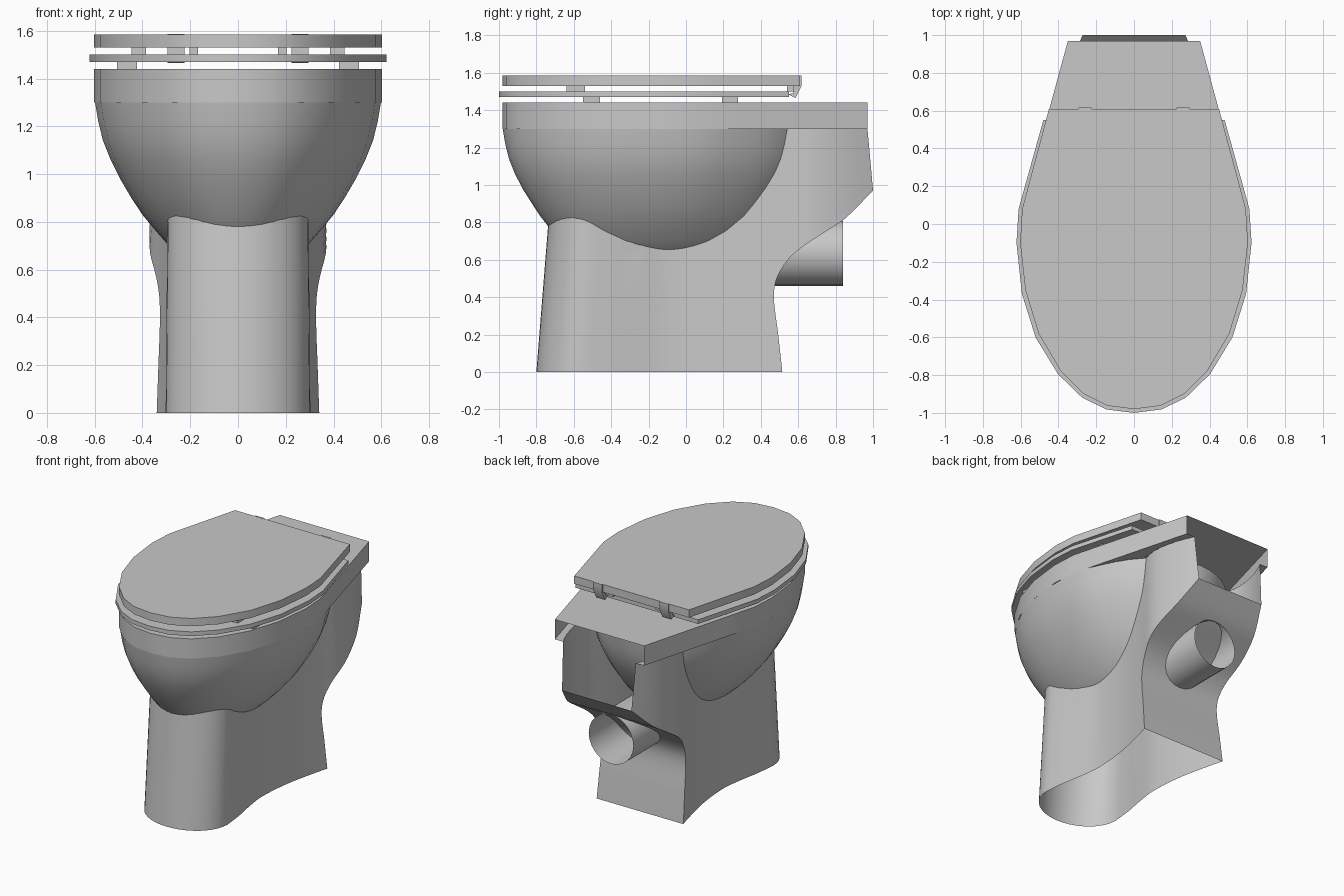
import bpy, bmesh, math

if "Cube" in bpy.data.objects:
    bpy.data.objects.remove(bpy.data.objects["Cube"])

ceramic = bpy.data.materials.new("light_grey")
ceramic.diffuse_color = (0.58, 0.58, 0.58, 1)
ceramic.use_nodes = True
ceramic.node_tree.nodes["Principled BSDF"].inputs["Base Color"].default_value = ceramic.diffuse_color


def finish(name, bm, angle=35):
    bmesh.ops.remove_doubles(bm, verts=bm.verts, dist=1e-4)
    bmesh.ops.recalc_face_normals(bm, faces=bm.faces)
    me = bpy.data.meshes.new(name)
    bm.to_mesh(me)
    bm.free()
    me.materials.append(ceramic)
    ob = bpy.data.objects.new(name, me)
    bpy.context.collection.objects.link(ob)
    bpy.ops.object.select_all(action='DESELECT')
    ob.select_set(True)
    bpy.context.view_layer.objects.active = ob
    bpy.ops.object.shade_smooth_by_angle(angle=math.radians(angle))
    return ob


def loft(rings, closed=True, caps=()):
    """Skin a list of rings; caps lists the ring indices to close."""
    bm = bmesh.new()
    rows = [[bm.verts.new(p) for p in r] for r in rings]
    n = len(rows[0])
    for a, b in zip(rows, rows[1:]):
        for i in range(n if closed else n - 1):
            j = (i + 1) % n
            bm.faces.new((a[i], a[j], b[j], b[i]))
    for c in caps:
        bm.faces.new(rows[c])
    return bm


def interp(table, t):
    """Smooth (Catmull-Rom style) lookup in a table of (key, value)."""
    t = min(max(t, table[0][0]), table[-1][0])
    for i in range(len(table) - 1):
        (k0, v0), (k1, v1) = table[i], table[i + 1]
        if t <= k1:
            h = k1 - k0
            slope = lambda j: ((table[min(j + 1, len(table) - 1)][1] - table[max(j - 1, 0)][1]) /
                               (table[min(j + 1, len(table) - 1)][0] - table[max(j - 1, 0)][0]))
            s = (t - k0) / h
            return ((2*s**3 - 3*s*s + 1) * v0 + (s**3 - 2*s*s + s) * h * slope(i) +
                    (3*s*s - 2*s**3) * v1 + (s**3 - s*s) * h * slope(i + 1))


# Egg-shaped outline with a straight tapered rear
FRONT = [(0, -.98), (.14, -.962), (.265, -.9), (.39, -.775), (.505, -.58),
         (.575, -.35), (.603, -.1), (.592, .08)]


def outline(rear_x, rear_y, grow=0.0):
    half = [(x * (1 + grow * 1.6), y - grow * (y < -.3)) for x, y in FRONT]
    lx, ly = half[-1]
    half += [(lx + (rear_x - lx) * t, ly + (rear_y - ly) * t) for t in (.25, .5, .75, 1)]
    half += [(rear_x * .5, rear_y), (0, rear_y)]
    return half + [(-x, y) for x, y in half[-2:0:-1]]


def at(pts, z):
    return [(x, y, z) for x, y in pts]


def oval(pts, a, b, cy=-.2):
    """Oval with one point towards each outline point."""
    out = []
    for x, y in pts:
        t = math.atan2((y - cy) / b, x / a)
        out.append((a * math.cos(t), cy + b * math.sin(t)))
    return out


# Lid: solid slab
pts = outline(.45, .61)
finish("lid", loft([at(pts, 1.53), at(pts, 1.585)], caps=(0, 1)), 30)

# Seat: flat ring
pts = outline(.48, .55, .02)
hole = oval(pts, .37, .52)
finish("seat", loft([at(hole, 1.47), at(pts, 1.47), at(pts, 1.50), at(hole, 1.50), at(hole, 1.47)]), 30)

# Rim and rear deck: shell open behind, with the inner basin
RIM = outline(.35, .97)
rings = [at(RIM, 1.30), at(RIM, 1.44)]
for z, a, b in [(1.44, .40, .56), (1.36, .42, .58), (1.2, .41, .56),
                (1.0, .33, .47), (.85, .23, .35), (.76, .12, .2)]:
    rings.append(at(oval(RIM, a, b), z))
bm = loft(rings, caps=(-1,))
bmesh.ops.delete(bm, geom=[f for f in bm.faces if all(v.co.y > .96 for v in f.verts)],
                 context='FACES')
finish("rim_and_basin", bm)

# Bowl: stacked ovals that meet the rim outline in front
BOWL_A = [(.56, .08), (.60, .17), (.67, .26), (.78, .36), (.85, .415), (1.0, .505), (1.15, .57), (1.3, .6)]
BOWL_B = [(.56, .22), (.60, .36), (.67, .49), (.78, .60), (.85, .65), (1.0, .745), (1.15, .81), (1.3, .84)]
CY = -.14


def rim_ratio(t):
    """Distance to the rim outline over distance to the top oval, along angle t."""
    dx, dy = .6 * math.cos(t), .84 * math.sin(t)
    for (x0, y0), (x1, y1) in zip(RIM, RIM[1:] + RIM[:1]):
        ex, ey = x1 - x0, y1 - y0
        det = ex * dy - ey * dx
        if abs(det) > 1e-9:
            s = (dx * (y0 - CY) - dy * x0) / det
            r = (ex * (y0 - CY) - ey * x0) / det
            if -1e-6 <= s <= 1 + 1e-6 and r > 0:
                return r
    return 1


def bowl_ring(z, n=48):
    a, b, ring = interp(BOWL_A, z), interp(BOWL_B, z), []
    for i in range(n):
        t = 2 * math.pi * i / n
        blend = min(1, max(0, (.5 - math.sin(t)) / .1))
        k = 1 + (rim_ratio(t) - 1) * blend * (z - .56) / .74
        ring.append((a * k * math.cos(t), CY + b * k * math.sin(t), z))
    return ring


def in_bowl(p):
    return p.z > .56 and (p.x / interp(BOWL_A, p.z))**2 + ((p.y - CY) / interp(BOWL_B, p.z))**2 < .995


levels = [.56, .58, .6, .65, .7, .76, .83, .9, .98, 1.06, 1.14, 1.22, 1.3]
finish("bowl", loft([bowl_ring(z) for z in levels], caps=(0,)), 40)

# Pedestal: plan width along y, and rear edge position along z
WIDTH = [(-.55, .303), (-.4, .287), (-.25, .26), (-.08, .24), (.18, .262), (.47, .327),
         (.6, .365), (.7, .368), (.85, .335), (1.0, .272)]
REAR = [(0, .515), (.2, .493), (.4, .47), (.5, .485), (.6, .545), (.66, .61), (.74, .73),
        (.82, .85), (.97, 1.0)]


def rear_y(z):
    return interp(REAR, z) if z <= .97 else 1.0 - (z - .97) * .09


def width(y):
    if y < -.55:
        return .303 * math.sqrt(max(0, 1 - ((y + .55) / .25)**2))
    return interp(WIDTH, y)


def wall_row(z):
    ys = [-.55 - .25 * math.cos(math.pi / 2 * i / 10) for i in range(10)]
    ys += [-.55 + (rear_y(z) + .55) * i / 24 for i in range(25)]
    half = [(width(y) * (1 - .03 * z * (y < -.3)), y + .08 * z * min(1, max(0, -y / .8)), z) for y in ys]
    return [(-x, y, z) for x, y, z in half[:0:-1]] + half


zs = [.97 * i / 32 for i in range(33)]
top_zs = [.97 + .33 * i / 10 for i in range(1, 11)]
bm = loft([wall_row(z) for z in zs + top_zs], closed=False)
bmesh.ops.delete(bm, geom=[f for f in bm.faces if all(in_bowl(v.co) for v in f.verts)],
                 context='FACES')
finish("pedestal", bm, 40)

# Curved panel closing the lower rear of the pedestal
panel = [[(s * width(rear_y(z)), rear_y(z), z) for s in (-1, 1)] for z in zs]
finish("rear_panel", loft(panel, closed=False), 40)

# Open outlet pipe
pipe = [[(.175 * math.cos(2 * math.pi * i / 24), y, .635 + .175 * math.sin(2 * math.pi * i / 24))
         for i in range(24)] for y in (.475, .84)]
finish("outlet_pipe", loft(pipe), 40)


def box(name, x, y, z, sx, sy, sz):
    ring = [(x - sx/2, y - sy/2), (x + sx/2, y - sy/2), (x + sx/2, y + sy/2), (x - sx/2, y + sy/2)]
    finish(name, loft([at(ring, z - sz/2), at(ring, z + sz/2)], caps=(0, 1)))


for s, side in ((-1, "left"), (1, "right")):
    # Flat ledge under the overhanging deck, out from the bowl and pedestal
    ledge = []
    for i in range(15):
        y = .2 + .77 * i / 14
        edge = .592 - (y - .08) * .242 / .89
        bowl_x = .6 * math.sqrt(max(0, 1 - ((y - CY) / .84)**2))
        ledge.append([(s * min(edge, max(bowl_x, width(y))), y, 1.3), (s * edge, y, 1.3)])
    finish("deck_ledge_" + side, loft(ledge, closed=False))
    # Buffers under the lid and under the seat
    box("lid_buffer_" + side, s * .415, -.59, 1.515, .06, .1, .03)
    box("seat_front_buffer_" + side, s * .465, -.505, 1.455, .085, .09, .03)
    box("seat_rear_buffer_" + side, s * .465, .235, 1.455, .085, .085, .03)
    # Hinge: plate bent from the lid's rear edge down to the seat
    prof = [(.605, 1.586), (.618, 1.586), (.618, 1.53), (.585, 1.465), (.545, 1.485),
            (.575, 1.49), (.575, 1.53), (.605, 1.53)]
    hinge = [[(s * .26 + dx, y, z) for y, z in prof] for dx in (-.035, .035)]
    finish("hinge_" + side, loft(hinge, caps=(0, 1)))
    box("hinge_stop_" + side, s * .185, .56, 1.515, .035, .04, .03)
